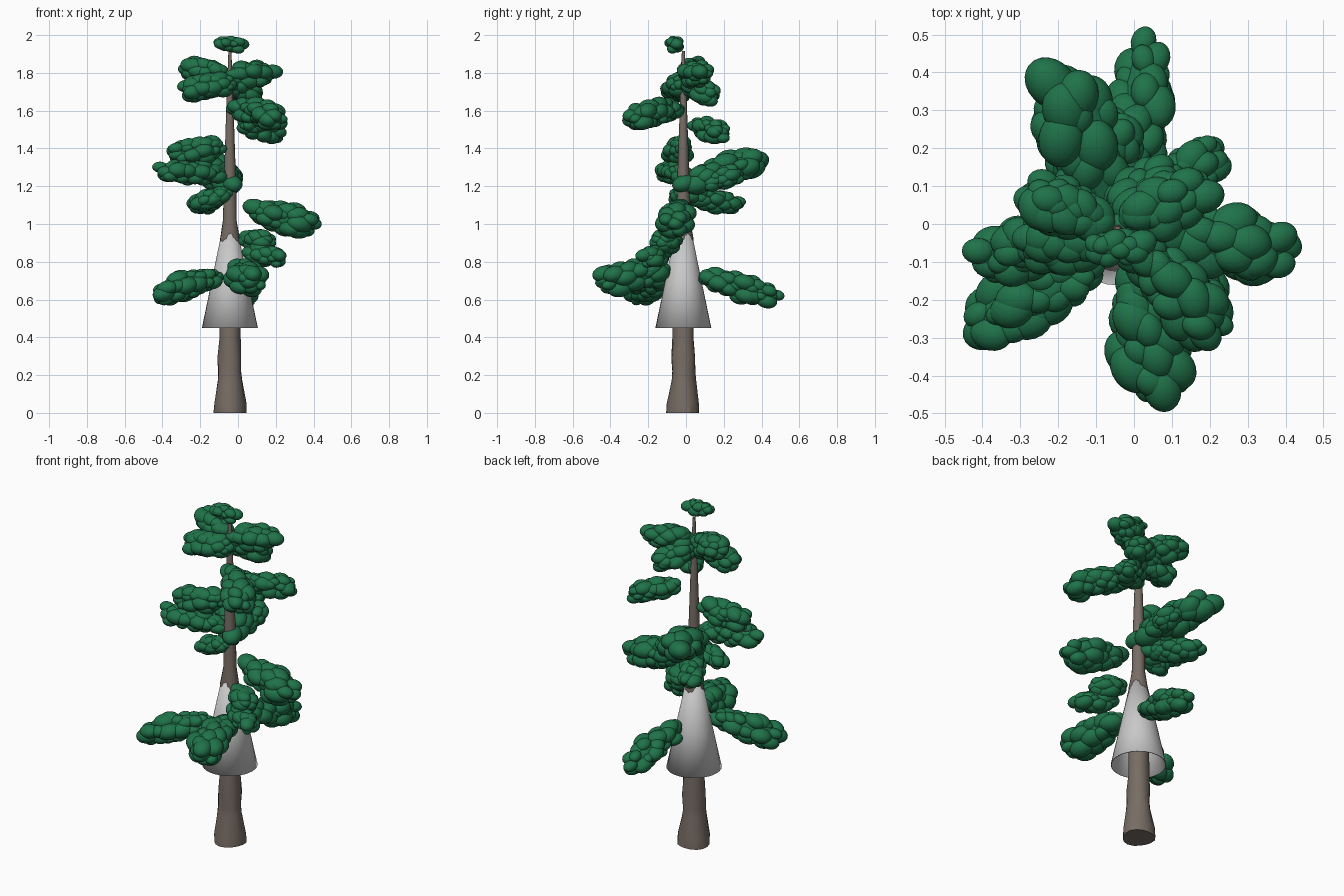
import bpy, bmesh, math, random
from mathutils import Vector, Matrix

if "Cube" in bpy.data.objects:
    bpy.data.objects.remove(bpy.data.objects["Cube"])

random.seed(11)


def material(name, rgb):
    m = bpy.data.materials.new(name)
    m.diffuse_color = (*rgb, 1)
    m.use_nodes = True
    m.node_tree.nodes["Principled BSDF"].inputs["Base Color"].default_value = m.diffuse_color
    return m


BARK = material("grey_brown_bark", (0.185, 0.152, 0.128))
METAL = material("light_grey_metal", (0.58, 0.58, 0.58))
GREEN = material("pine_green", (0.014, 0.17, 0.067))
CX, CY = -0.043, -0.014      # trunk axis


def finish(bm, name, mat):
    me = bpy.data.meshes.new(name)
    bm.to_mesh(me)
    bm.free()
    ob = bpy.data.objects.new(name, me)
    bpy.context.collection.objects.link(ob)
    me.materials.append(mat)
    for p in me.polygons:
        p.use_smooth = True
    return ob


def lathe(name, profile, mat, sides, wobble=0.0, caps=True):
    """Stack of rings (radius, z) round the trunk axis."""
    bm = bmesh.new()
    rings = []
    for r, z in profile:
        ring = []
        for i in range(sides):
            a = 2 * math.pi * i / sides
            k = r * (1 + wobble * math.sin(3 * a + 17 * z) * (1 if z < 1 else 0.3))
            ring.append(bm.verts.new((CX + k * math.cos(a), CY + k * math.sin(a), z)))
        rings.append(ring)
    for lo, hi in zip(rings, rings[1:]):
        for i in range(sides):
            j = (i + 1) % sides
            bm.faces.new((lo[i], lo[j], hi[j], hi[i]))
    if caps:
        bm.faces.new(rings[0][::-1])
        bm.faces.new(rings[-1])
    return finish(bm, name, mat)


# Tapering trunk with a flared foot
trunk = lathe("trunk", [(0.087, 0), (0.085, 0.05), (0.065, 0.17), (0.061, 0.22),
                        (0.063, 0.29), (0.056, 0.4), (0.052, 0.92), (0.036, 1.02),
                        (0.033, 1.2), (0.018, 1.65), (0.008, 1.915)], BARK, 16, 0.05)
bpy.context.view_layer.objects.active = trunk
trunk.select_set(True)
bpy.ops.object.shade_smooth_by_angle()

# Open conical predator guard, thin sheet
guard = lathe("guard_cone", [(0.148, 0.45), (0.098, 0.69), (0.038, 0.985)],
              METAL, 32, 0.0, caps=False)
sheet = guard.modifiers.new("thickness", 'SOLIDIFY')
sheet.thickness = 0.004


def foliage(name, root, tip, width, count=34):
    """Lumpy needle pad: ellipsoid lumps spread over a long envelope."""
    root, tip = Vector(root), Vector(tip)
    lump = 0.013 + 0.17 * width
    height = min(width, 0.19)
    ax = (tip - root).normalized()
    side = Vector((0, 0, 1)).cross(ax).normalized()
    up = ax.cross(side)
    rot = Matrix((ax, side, up)).transposed().to_4x4()
    mid = (root + tip) / 2
    half = Vector(((tip - root).length / 2, width / 2, height / 2))
    inner = Vector([max(h - lump * 0.75, 0.012) for h in half])
    bm = bmesh.new()

    def blob(p, size, spin):
        m = Matrix.Translation(mid) @ rot @ Matrix.Translation(p) @ \
            Matrix.Rotation(spin, 4, 'Z') @ Matrix.Diagonal((*size, 1))
        bmesh.ops.create_icosphere(bm, subdivisions=3, radius=1, matrix=m)

    blob(Vector((0, 0, 0)), inner * 1.1, 0)           # solid core
    for i in range(count):
        u = 1 - 2 * (i + 0.5) / count
        a = i * 2.39996 + random.uniform(-0.4, 0.4)
        s = (1 - u * u) ** 0.35                       # blunt ends
        d = Vector((u, s * math.cos(a), s * math.sin(a)))
        d *= random.uniform(0.78, 1.1)
        taper = 0.9 + 0.2 * u                         # broader toward the tip
        p = Vector((d.x * inner.x, d.y * inner.y * taper, d.z * inner.z * taper))
        r = lump * random.uniform(0.65, 1.2)
        blob(p, Vector((r * 1.25, r, r * 0.85)), random.uniform(-0.7, 0.7))
    finish(bm, name, GREEN)


# Foliage pads by tier: root, tip, width
LOWER = [
    ((-0.10, -0.11, 0.73), (-0.44, -0.28, 0.62), 0.18),
    ((0.01, -0.09, 0.77), (0.07, -0.50, 0.68), 0.21),
    ((0.02, -0.05, 0.92), (0.18, -0.15, 0.90), 0.14),
    ((0.03, -0.09, 0.86), (0.24, -0.22, 0.81), 0.13),
    ((0.05, -0.02, 1.07), (0.435, -0.085, 0.995), 0.20),
    ((-0.02, 0.06, 0.72), (0.05, 0.50, 0.61), 0.17),
]
MIDDLE = [
    ((-0.04, -0.05, 1.21), (-0.20, 0.415, 1.35), 0.25),
    ((-0.03, 0.08, 1.21), (-0.05, 0.30, 1.27), 0.13),
    ((-0.08, 0.01, 1.15), (-0.23, 0.29, 1.10), 0.14),
    ((-0.05, -0.02, 1.27), (-0.44, -0.10, 1.28), 0.16),
    ((-0.07, -0.03, 1.41), (-0.37, -0.06, 1.36), 0.16),
    ((-0.05, -0.04, 1.17), (-0.23, -0.02, 1.10), 0.12),
]
UPPER = [
    ((-0.03, -0.02, 1.62), (0.24, -0.31, 1.55), 0.17),
    ((0.00, 0.03, 1.53), (0.24, 0.21, 1.48), 0.14),
    ((-0.06, -0.01, 1.79), (-0.30, 0.09, 1.83), 0.16),
    ((-0.02, -0.04, 1.75), (-0.31, -0.05, 1.70), 0.155),
    ((-0.06, -0.01, 1.80), (0.20, 0.11, 1.79), 0.16),
    ((-0.06, 0.00, 1.75), (0.11, 0.16, 1.67), 0.15),
]
for tier, pads in (("lower", LOWER), ("middle", MIDDLE), ("upper", UPPER)):
    for n, pad in enumerate(pads, 1):
        foliage(f"{tier}_foliage_{n}", *pad)

# Small crown tuft
foliage("crown_foliage", (-0.13, -0.065, 1.965), (0.045, -0.065, 1.945), 0.10, 14)
